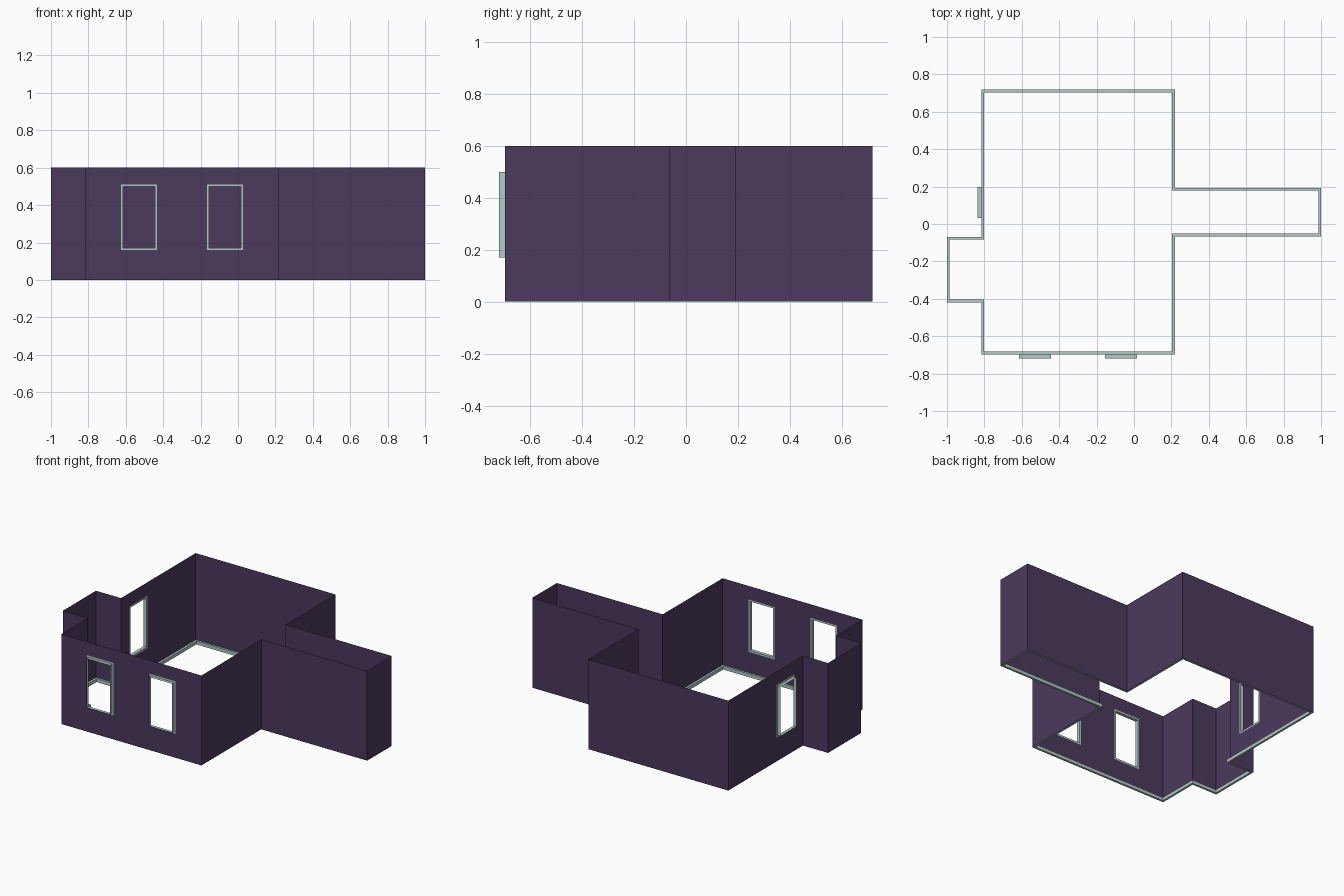
import bpy, bmesh
from mathutils import Vector

if "Cube" in bpy.data.objects:
    bpy.data.objects.remove(bpy.data.objects["Cube"])

H = 0.60                    # wall height
HOLE_Z = (0.16, 0.51)       # window opening heights
RIM, DEPTH = 0.011, 0.022   # flat rim width, outward frame depth
SKIRT_W, SKIRT_H = 0.014, 0.022


def material(name, rgb):
    m = bpy.data.materials.new(name)
    m.diffuse_color = (*rgb, 1)
    m.use_nodes = True
    m.node_tree.nodes["Principled BSDF"].inputs["Base Color"].default_value = m.diffuse_color
    return m


PURPLE = material("dark purple", (0.072, 0.041, 0.111))
GREEN = material("pale grey green", (0.445, 0.597, 0.565))


def make(name, quads, mat):
    bm = bmesh.new()
    for q in quads:
        bm.faces.new([bm.verts.new(p) for p in q])
    bmesh.ops.remove_doubles(bm, verts=bm.verts, dist=1e-5)
    me = bpy.data.meshes.new(name)
    bm.to_mesh(me)
    bm.free()
    me.materials.append(mat)
    ob = bpy.data.objects.new(name, me)
    bpy.context.collection.objects.link(ob)
    return ob


# Floor plan, counter-clockwise
plan = [Vector((x, y, 0)) for x, y in [
    (-0.815, -0.697), (0.218, -0.697), (0.218, -0.066), (1.0, -0.066),
    (1.0, 0.192), (0.218, 0.192), (0.218, 0.718), (-0.815, 0.718),
    (-0.815, -0.069), (-1.0, -0.069), (-1.0, -0.419), (-0.815, -0.419)]]
n = len(plan)
UP = Vector((0, 0, 1))

# Windows per wall: distances along that wall from its start corner
windows = {0: [(0.189, 0.383), (0.649, 0.842)], 7: [(0.508, 0.697)]}


def wall_frame(i):
    a, b = plan[i], plan[(i + 1) % n]
    d = (b - a).normalized()
    return a, d, d.cross(UP), (b - a).length


# Walls as thin sheets with window openings
walls = []
for i in range(n):
    a, d, out, length = wall_frame(i)

    def panel(t0, t1, z0, z1):
        walls.append([a + d * t + UP * z for t, z in
                      ((t0, z0), (t1, z0), (t1, z1), (t0, z1))])
    t = 0
    for t0, t1 in windows.get(i, []):
        panel(t, t0, 0, H)
        panel(t0, t1, 0, HOLE_Z[0])
        panel(t0, t1, HOLE_Z[1], H)
        t = t1
    panel(t, length, 0, H)
make("outer_walls", walls, PURPLE)

# Window frames: flat rim in the wall plane, then a sleeve pushed outward
count = 0
for i, spans in windows.items():
    a, d, out, length = wall_frame(i)
    for t0, t1 in spans:
        def loop(inset, depth):
            u0, u1 = t0 + inset, t1 - inset
            z0, z1 = HOLE_Z[0] + inset, HOLE_Z[1] - inset
            return [a + d * u + UP * z + out * depth for u, z in
                    ((u0, z0), (u1, z0), (u1, z1), (u0, z1))]
        rings = [loop(0, 0), loop(RIM, 0), loop(RIM, DEPTH)]
        quads = []
        for r, s in zip(rings, rings[1:]):
            for k in range(4):
                m = (k + 1) % 4
                quads.append([r[k], r[m], s[m], s[k]])
        count += 1
        make(f"window_frame_{count}", quads, GREEN)

# Skirting strip around the inside foot of the walls
inner = [p - (wall_frame(i)[2] + wall_frame(i - 1 if i else n - 1)[2]) * SKIRT_W
         for i, p in enumerate(plan)]
top = UP * SKIRT_H
skirt = []
for i in range(n):
    j = (i + 1) % n
    skirt.append([plan[j], plan[i], inner[i], inner[j]])
    skirt.append([inner[j], inner[i], inner[i] + top, inner[j] + top])
    skirt.append([plan[i] + top, plan[j] + top, inner[j] + top, inner[i] + top])
make("skirting", skirt, GREEN)
